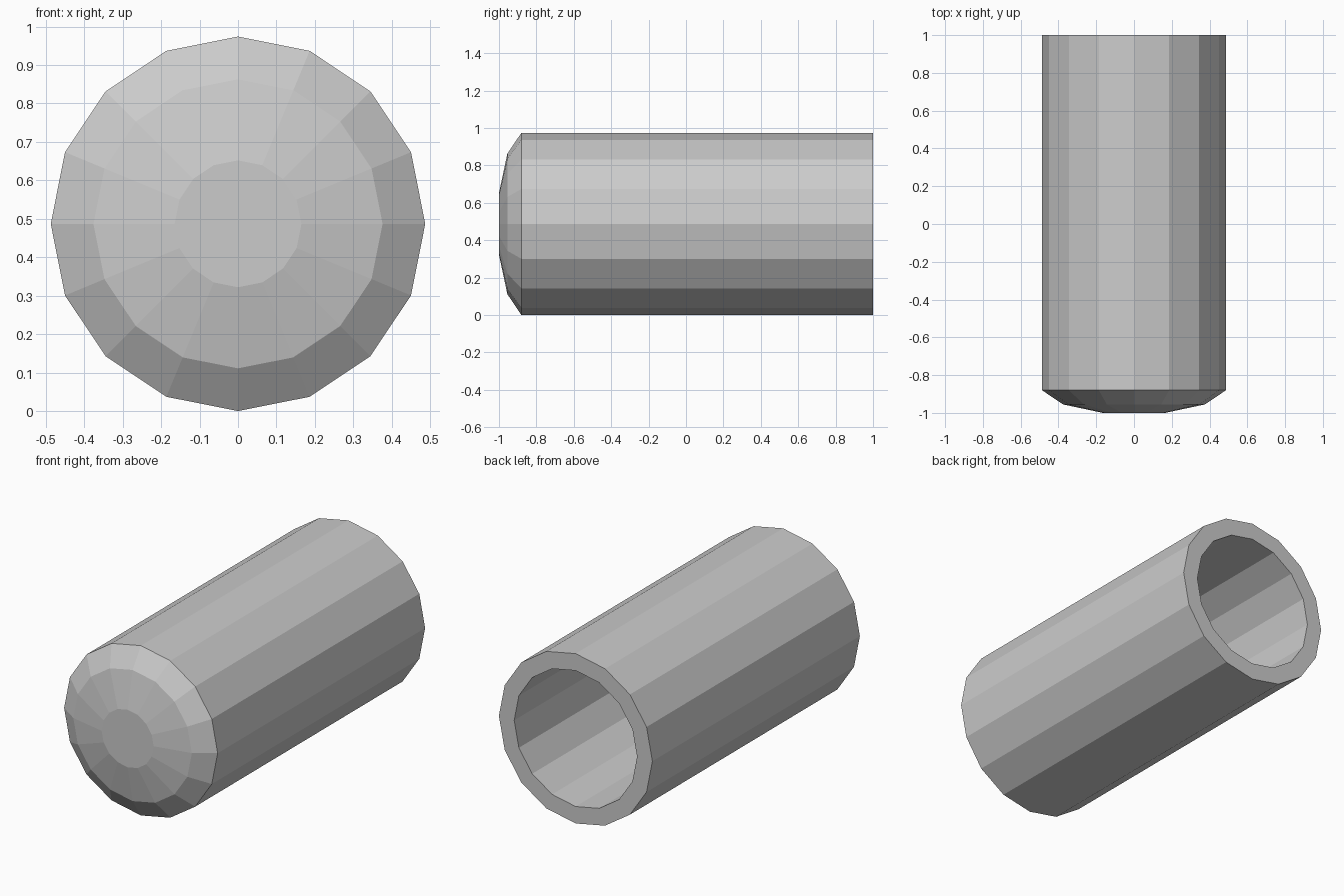
import bpy, bmesh, math

if "Cube" in bpy.data.objects:
    bpy.data.objects.remove(bpy.data.objects["Cube"])

SIDES = 16
R = 0.487

# (radius, y) profile: domed closed end, outer wall, rim, inner wall, inner dome
profile = [(0.165, -1.0), (0.376, -0.955), (R, -0.88), (R, 1.0),
           (0.39, 1.0), (0.39, -0.82), (0.32, -0.865), (0.15, -0.903)]

bm = bmesh.new()

# One ring of vertices per profile point
rings = []
for r, y in profile:
    ring = []
    for i in range(SIDES):
        a = 2 * math.pi * i / SIDES
        ring.append(bm.verts.new((r * math.cos(a), y, R + r * math.sin(a))))
    rings.append(ring)

# Walls between neighbouring rings
for a, b in zip(rings, rings[1:]):
    for i in range(SIDES):
        j = (i + 1) % SIDES
        bm.faces.new((a[i], a[j], b[j], b[i]))

# Flat outer and inner end discs
bm.faces.new(rings[0])
bm.faces.new(rings[-1])
bmesh.ops.recalc_face_normals(bm, faces=bm.faces)

mesh = bpy.data.meshes.new("hollow_capped_tube")
bm.to_mesh(mesh)
bm.free()
tube = bpy.data.objects.new("hollow_capped_tube", mesh)
bpy.context.collection.objects.link(tube)
